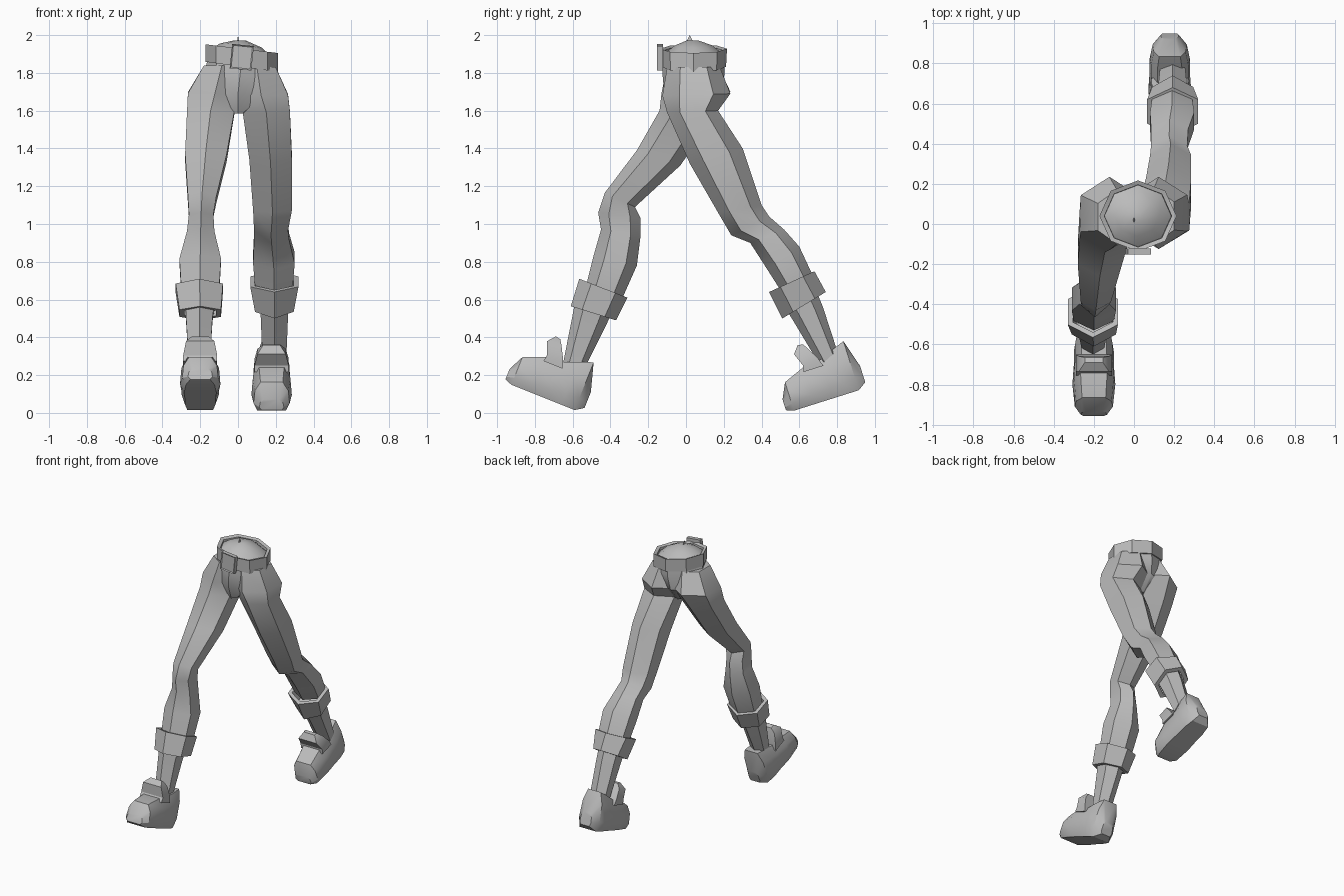
import bpy, bmesh
from math import cos, sin, tau, radians
from mathutils import Vector, Matrix

if "Cube" in bpy.data.objects:
    bpy.data.objects.remove(bpy.data.objects["Cube"])

grey = bpy.data.materials.new("plain_grey")
grey.use_nodes = True
grey.diffuse_color = (0.5, 0.5, 0.5, 1)
grey.node_tree.nodes["Principled BSDF"].inputs["Base Color"].default_value = (0.5, 0.5, 0.5, 1)


def finish(name, bm, angle=35):
    bmesh.ops.recalc_face_normals(bm, faces=bm.faces)
    mesh = bpy.data.meshes.new(name)
    bm.to_mesh(mesh)
    bm.free()
    obj = bpy.data.objects.new(name, mesh)
    obj.data.materials.append(grey)
    bpy.context.collection.objects.link(obj)
    bpy.ops.object.select_all(action='DESELECT')
    obj.select_set(True)
    bpy.context.view_layer.objects.active = obj
    bpy.ops.object.shade_smooth_by_angle(angle=radians(angle))
    return obj


def loft(name, rings, caps=True, closed=False, angle=35):
    """Skin a list of point rings, capping the ends or joining them up."""
    bm = bmesh.new()
    loops = [[bm.verts.new(p) for p in ring] for ring in rings]
    pairs = list(zip(loops, loops[1:]))
    if closed:
        pairs.append((loops[-1], loops[0]))
    for a, b in pairs:
        n = len(a)
        for i in range(n):
            bm.faces.new((a[i], a[(i + 1) % n], b[(i + 1) % n], b[i]))
    if caps and not closed:
        bm.faces.new(loops[0])
        bm.faces.new(loops[-1])
    return finish(name, bm, angle)


def limb_ring(yf, zf, yb, zb, x0, x1, grow=1.0):
    """Six-sided ring from its front point, back point and side limits."""
    front, back = Vector((0, yf, zf)), Vector((0, yb, zb))
    mid, half = (front + back) / 2, (front - back) / 2 * grow
    cx, hx = (x0 + x1) / 2, (x1 - x0) / 2 * grow / sin(tau / 6)
    return [mid + half * cos(tau * i / 6) + Vector((cx + hx * sin(tau * i / 6), 0, 0))
            for i in range(6)]


def oval(cx, cy, z, rx, ry, tilt=0.0):
    return [Vector((cx + rx * cos(tau * i / 8), cy + ry * sin(tau * i / 8),
                    z - tilt * rx * cos(tau * i / 8))) for i in range(8)]


def tube(name, top, bottom):
    loft(name, [limb_ring(*top, 0.8), limb_ring(*top), limb_ring(*bottom),
                limb_ring(*bottom, 0.75)], closed=True, angle=20)


# Trouser legs: front y, z, back y, z, side limits
right_leg = [(-.10, 1.84, .17, 1.84, -.18, .01), (-.13, 1.69, .235, 1.70, -.265, .02),
             (-.14, 1.60, .15, 1.57, -.27, -.02), (-.26, 1.39, -.03, 1.31, -.28, -.06),
             (-.43, 1.165, -.27, 1.09, -.265, -.115), (-.465, 1.06, -.24, 1.03, -.26, -.13),
             (-.45, .97, -.24, .94, -.27, -.125), (-.49, .83, -.26, .78, -.31, -.09),
             (-.53, .67, -.34, .60, -.30, -.10)]
left_leg = [(-.10, 1.83, .18, 1.83, .0, .20), (-.125, 1.68, .235, 1.69, -.02, .265),
            (-.10, 1.59, .17, 1.60, .025, .275), (.02, 1.32, .30, 1.40, .06, .285),
            (.17, 1.06, .40, 1.10, .08, .285), (.24, .94, .44, 1.04, .085, .265),
            (.34, .90, .52, .97, .085, .27), (.43, .76, .60, .88, .08, .30),
            (.50, .65, .67, .73, .09, .29)]
for name, table in (("right_trouser_leg", right_leg), ("left_trouser_leg", left_leg)):
    loft(name, [limb_ring(*row) for row in table])

# Turned-up cuffs
tube("right_cuff", (-.565, .71, -.31, .61, -.33, -.08), (-.61, .565, -.37, .49, -.31, -.09))
tube("left_cuff", (.44, .64, .68, .75, .065, .32), (.51, .50, .74, .64, .09, .295))

# Ankles
loft("right_ankle", [limb_ring(-.58, .62, -.38, .56, -.28, -.12),
                     limb_ring(-.60, .52, -.42, .47, -.275, -.135),
                     limb_ring(-.655, .24, -.53, .25, -.26, -.15)])
loft("left_ankle", [limb_ring(.51, .58, .68, .67, .115, .27),
                    limb_ring(.56, .50, .725, .56, .12, .265),
                    limb_ring(.71, .25, .80, .33, .13, .255)])

# Shoes, shaped heel to toe: length, half width, sole height, top height
sections = [(-.045, .045, .03, .12), (0, .085, 0, .272), (.075, .1, 0, .245),
            (.145, .1, 0, .216), (.245, .107, 0, .204), (.36, .095, 0, .158),
            (.40, .065, .015, .075)]


def shoe(side, x, heel, direction):
    d = Vector((0, *direction)).normalized()
    up = Vector((0, d.z, -d.y))
    base = Vector((x, *heel))

    def place(u, w, v):
        return base + d * u + up * v + Vector((w, 0, 0))

    rings = []
    for u, w, low, top in sections:
        h = top - low
        half = [(w * .8, low), (w, low + h * .25), (w * .93, low + h * .7), (w * .62, top)]
        rings.append([place(u, a, v) for a, v in half] +
                     [place(u, -a, v) for a, v in reversed(half)])
    loft(side + "_shoe", rings, angle=30)

    # Raised tongue: front u, v, back u, v, half width
    rows = [(.25, .18, .14, .18, .09), (.243, .215, .155, .225, .09),
            (.27, .285, .19, .29, .075), (.237, .325, .209, .32, .045)]
    loft(side + "_shoe_tongue", [[place(a, -w, b), place(a, w, b), place(c, w, e), place(c, -w, e)]
                                 for a, b, c, e, w in rows], angle=30)


shoe("right", -.2, (-.59, .015), (-.35, .14))
shoe("left", .178, (.915, .12), (-.365, -.115))

# Pelvis with a shallow domed top
loft("pelvis", [oval(.01, .035, 1.972, .03, .03), oval(.015, .04, 1.945, .11, .10, .1),
                oval(.018, .04, 1.90, .168, .155, .13), oval(.012, .04, 1.80, .185, .165, .1),
                oval(0, .035, 1.69, .20, .15), oval(0, .01, 1.585, .035, .09)])

# Small pointed tab above the waist
bm = bmesh.new()
bmesh.ops.create_cone(bm, segments=4, radius1=.02, radius2=0, depth=.04, cap_ends=True,
                      matrix=Matrix.Translation((0, .02, 1.98)) @ Matrix.Diagonal((.3, 1, 1, 1)))
finish("waist_tab", bm)

# Belt, lower on one side
loft("belt", [oval(.02, .04, 1.92, .168, .155, .12), oval(.02, .04, 1.928, .192, .177, .12),
              oval(.02, .04, 1.832, .192, .172, .14), oval(.02, .04, 1.832, .165, .15, .14)],
     closed=True, angle=20)

# Buckle with a recessed face
bm = bmesh.new()
bmesh.ops.create_cube(bm, size=1, matrix=Matrix.Translation((.02, -.138, 1.883))
                      @ Matrix.Rotation(radians(6), 4, 'Y') @ Matrix.Diagonal((.115, .03, .13, 1)))
bm.normal_update()
front = min(bm.faces, key=lambda f: f.calc_center_median().y)
bmesh.ops.inset_individual(bm, faces=[front], thickness=.01, depth=-.006)
finish("buckle", bm)
